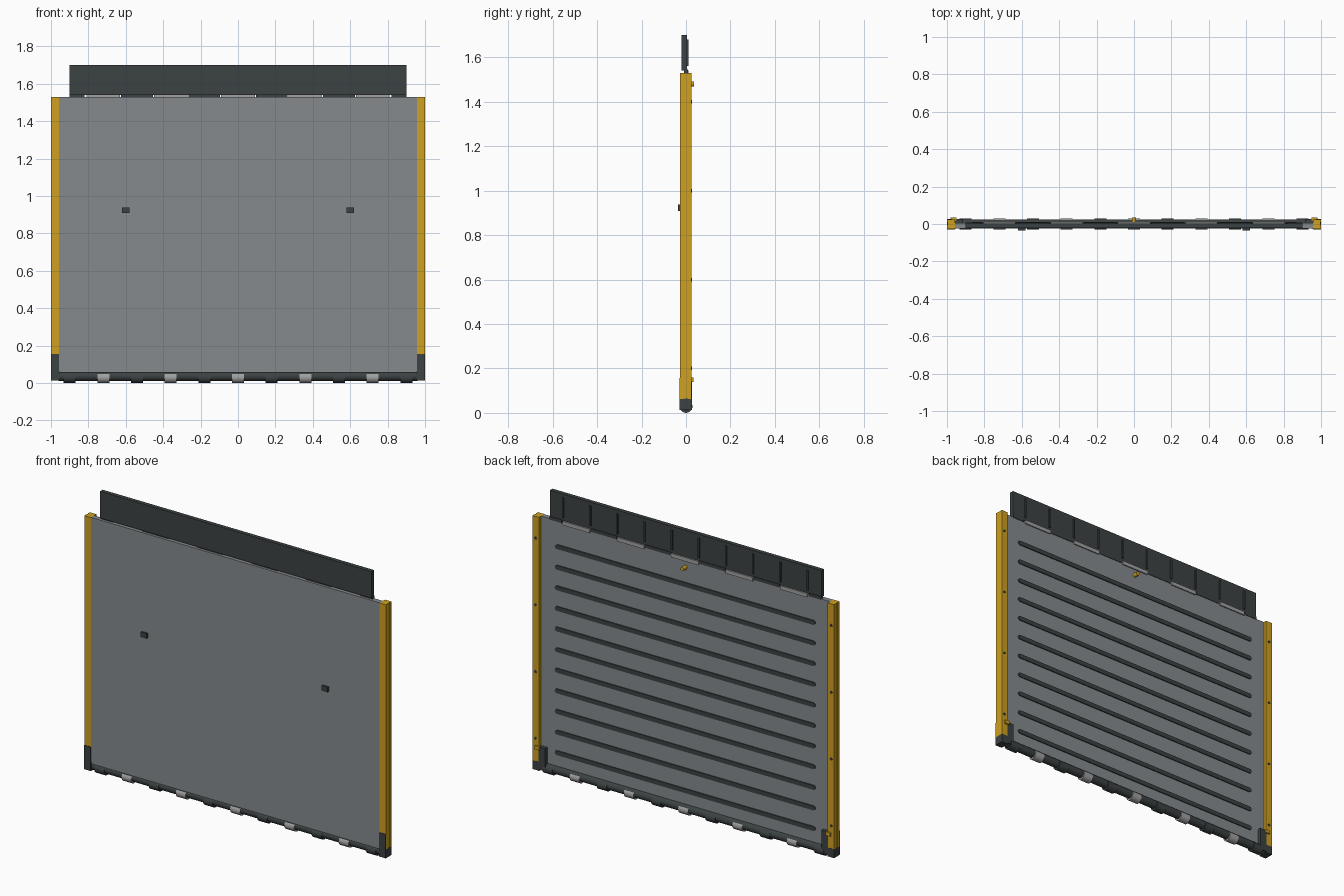
import bpy, bmesh, math
from mathutils import Matrix

cube = bpy.data.objects.get("Cube")
if cube:
    bpy.data.objects.remove(cube, do_unlink=True)


def material(name, rgb):
    m = bpy.data.materials.new(name)
    m.use_nodes = True
    m.diffuse_color = (*rgb, 1)
    node = next(n for n in m.node_tree.nodes if n.type == 'BSDF_PRINCIPLED')
    node.inputs["Base Color"].default_value = (*rgb, 1)
    node.inputs["Roughness"].default_value = 0.6
    return m


GREY = material("panel grey", (0.24, 0.255, 0.27))
YELLOW = material("safety yellow", (0.62, 0.35, 0.015))
DARK = material("charcoal", (0.045, 0.054, 0.055))
LIGHT = material("light grey", (0.36, 0.36, 0.36))


def finish(name, bm, mat, smooth=False):
    bmesh.ops.recalc_face_normals(bm, faces=bm.faces)
    mesh = bpy.data.meshes.new(name)
    bm.to_mesh(mesh)
    bm.free()
    mesh.materials.append(mat)
    ob = bpy.data.objects.new(name, mesh)
    bpy.context.collection.objects.link(ob)
    if smooth:
        bpy.ops.object.select_all(action='DESELECT')
        ob.select_set(True)
        bpy.context.view_layer.objects.active = ob
        bpy.ops.object.shade_smooth_by_angle(angle=math.radians(35))
    return ob


def box(bm, x0, x1, y0, y1, z0, z1):
    mid = ((x0 + x1) / 2, (y0 + y1) / 2, (z0 + z1) / 2)
    size = (abs(x1 - x0), y1 - y0, z1 - z0, 1)
    bmesh.ops.create_cube(bm, size=1, matrix=Matrix.Translation(mid) @ Matrix.Diagonal(size))


def rod(bm, centre, radius, length, axis, sides=20):
    turn = Matrix.Rotation(math.pi / 2, 4, 'Y' if axis == 'x' else 'X')
    bmesh.ops.create_cone(bm, cap_ends=True, segments=sides, radius1=radius, radius2=radius,
                          depth=length, matrix=Matrix.Translation(centre) @ turn)


def prism(bm, points, place, along):
    face = bm.faces.new([bm.verts.new(place(a, b)) for a, b in points])
    new = bmesh.ops.extrude_face_region(bm, geom=[face])["geom"]
    bmesh.ops.translate(bm, vec=along, verts=[v for v in new if isinstance(v, bmesh.types.BMVert)])


# Main plate
bm = bmesh.new()
box(bm, -0.958, 0.958, -0.025, 0.005, 0.055, 1.53)
finish("panel", bm, GREY)

# Rear stiffening bars with rounded ends
bm = bmesh.new()
r, reach = 0.013, 0.85
outline = [(s * reach + r * math.sin(a), r * math.cos(a))
           for s, start in ((1, 0), (-1, math.pi))
           for a in [start + i * math.pi / 6 for i in range(7)]]
for i in range(11):
    z = 0.142 + i * 0.1235
    prism(bm, outline, lambda a, b: (a, 0.003, z + b), (0, 0.008, 0))
finish("rear_bars", bm, DARK)

# Sides: rail with grooved outer face, bolts, catches and corner bracket
rail = [(0.957, -0.027), (1, -0.027), (1, -0.006), (0.998, -0.006),
        (0.998, 0.01), (1, 0.01), (1, 0.025), (0.957, 0.025)]
for side, s in (("left", 1), ("right", -1)):
    bm = bmesh.new()
    prism(bm, rail, lambda a, b: (s * a, b, 0.063), (0, 0, 1.467))
    finish(side + "_rail", bm, YELLOW)

    bm = bmesh.new()
    for i in range(4):
        rod(bm, (s * 0.98, 0.025, 0.2 + i * 0.4), 0.008, 0.006, 'y', 12)
    finish(side + "_rail_bolts", bm, DARK)

    bm = bmesh.new()
    box(bm, s * 0.95, s * 0.98, 0.02, 0.034, 0.138, 0.16)
    finish(side + "_rail_catch", bm, YELLOW)

    bm = bmesh.new()
    box(bm, s * 0.955, s * 1.0, -0.027, 0.026, 0.012, 0.064)
    box(bm, s * 0.956, s * 1.0, -0.03, -0.026, 0.012, 0.156)
    box(bm, s * 0.915, s * 0.958, 0.0, 0.026, 0.02, 0.156)
    finish(side + "_corner_bracket", bm, DARK)

    bm = bmesh.new()
    box(bm, s * 0.58, s * 0.62, -0.036, -0.024, 0.908, 0.938)
    finish(side + "_front_clip", bm, DARK)

# Bottom hinge: long tube with alternating knuckles
bm = bmesh.new()
rod(bm, (0, 0, 0.036), 0.025, 1.92, 'x', 24)
finish("hinge_tube", bm, DARK, True)
for name, mat, parity in (("light_knuckles", LIGHT, 0), ("dark_knuckles", DARK, 1)):
    bm = bmesh.new()
    for k in range(-5, 6):
        if k % 2 == parity:
            rod(bm, (k * 0.18, 0, 0.029), 0.029, 0.064, 'x', 24)
    finish(name, bm, mat, True)

# Upper flap with rear ribs
bm = bmesh.new()
box(bm, -0.9, 0.9, -0.021, 0.004, 1.54, 1.70)
finish("flap", bm, DARK)
bm = bmesh.new()
for k in range(10):
    x = -0.81 + k * 0.18
    box(bm, x - 0.005, x + 0.005, 0.0, 0.011, 1.56, 1.68)
finish("flap_ribs", bm, DARK)

# Flap hinge: light leaves alternating with dark tabs
bm = bmesh.new()
for k in range(-2, 3):
    box(bm, k * 0.36 - 0.09, k * 0.36 + 0.09, -0.004, 0.012, 1.518, 1.541)
finish("flap_hinge_leaves", bm, LIGHT)
bm = bmesh.new()
for x in (-0.54, -0.18, 0.18, 0.54):
    box(bm, x - 0.085, x + 0.085, -0.01, 0.008, 1.526, 1.545)
for s in (-1, 1):
    box(bm, s * 0.82, s * 0.9, -0.01, 0.008, 1.526, 1.545)
finish("flap_hinge_tabs", bm, DARK)

# Rear latch knob
bm = bmesh.new()
rod(bm, (0, 0.019, 1.48), 0.012, 0.034, 'y', 16)
finish("latch_knob", bm, YELLOW, True)
